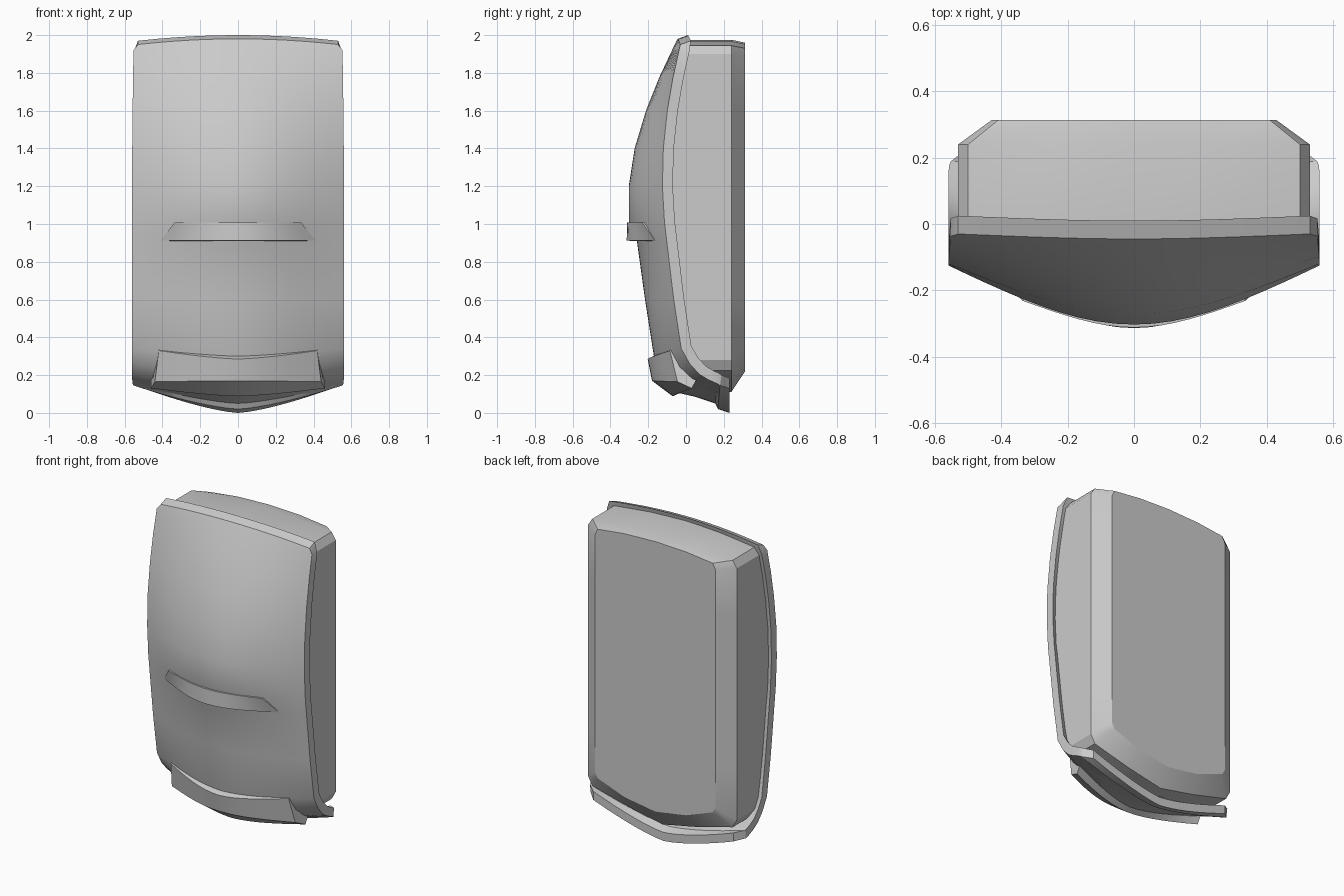
import bpy, bmesh, math
from mathutils import Vector

if "Cube" in bpy.data.objects:
    bpy.data.objects.remove(bpy.data.objects["Cube"])


def finish(name, bm, angle=30):
    bmesh.ops.recalc_face_normals(bm, faces=bm.faces)
    me = bpy.data.meshes.new(name)
    bm.to_mesh(me)
    bm.free()
    ob = bpy.data.objects.new(name, me)
    bpy.context.collection.objects.link(ob)
    bpy.ops.object.select_all(action='DESELECT')
    bpy.context.view_layer.objects.active = ob
    ob.select_set(True)
    bpy.ops.object.shade_smooth_by_angle(angle=math.radians(angle))
    return ob


def row_points(row, cols):
    """One bulging line across x: centre y, z, edge y, z, half width."""
    yc, zc, ye, ze, hw = row
    pts = []
    for j in range(cols + 1):
        t = -1 + 2 * j / cols
        f = 0.75 * (1 - t * t) + 0.25 * (1 + math.cos(math.pi * t)) / 2
        g = 1 - abs(t) ** (2 if zc > 1 else 1.4)
        pts.append(Vector((t * hw, ye + (yc - ye) * f, ze + (zc - ze) * g)))
    return pts


def loft(name, rings):
    """Skin an even closed ring of rows and cap both ends with strips."""
    bm = bmesh.new()
    v = [[bm.verts.new(p) for p in r] for r in rings]
    n = len(v)
    for i in range(n):
        a, b = v[i], v[(i + 1) % n]
        for j in range(len(a) - 1):
            bm.faces.new((a[j], a[j + 1], b[j + 1], b[j]))
    for e in (0, -1):
        for i in range(n // 2 - 1):
            bm.faces.new((v[i][e], v[i + 1][e], v[n - 2 - i][e], v[n - 1 - i][e]))
    return finish(name, bm)


# Curved front shell with thick rim and backward lip at the bottom
shell_rows = [
    (-.045, 1.98, -.03, 1.95, .53), (-.06, 1.95, -.037, 1.92, .553),
    (-.14, 1.78, -.07, 1.77, .556), (-.212, 1.6, -.099, 1.6, .558),
    (-.272, 1.4, -.12, 1.4, .56), (-.303, 1.2, -.125, 1.2, .56),
    (-.303, 1.01, -.114, 1.01, .56), (-.26, .91, -.102, .91, .56),
    (-.217, .6, -.065, .6, .56), (-.17, .3, -.025, .34, .56),
    (-.14, .2, .02, .26, .56), (-.06, .11, .07, .205, .56),
    (.05, .085, .12, .175, .56), (.155, .05, .165, .155, .558),
    (.17, .02, .18, .145, .553), (.23, 0, .23, .13, .50)]
front = [row_points(r, 20) for r in shell_rows]
back = []
for i, row in enumerate(front):
    new = []
    for j, p in enumerate(row):
        d = front[min(i + 1, len(front) - 1)][j] - front[max(i - 1, 0)][j]
        n = Vector((0, -d.z, d.y)).normalized()
        if i == 0:
            n = Vector((0, 1, .36))
        elif i >= len(front) - 3:
            n = Vector((0, .15 if i < len(front) - 1 else 0, 1))
        new.append(p + n * .055)
    back.append(new)
loft("front_shell", front + back[::-1])

# Raised ridge across the front
ridge = [(-.27, 1.012, -.18, 1.012, .33), (-.312, 1.008, -.232, 1.008, .335),
         (-.314, .912, -.165, .912, .41), (-.23, .908, -.12, .908, .41)]
loft("front_ridge", [row_points(r, 16) for r in ridge])

# Bulging pocket at the lower front
pocket = [(-.12, .305, -.03, .345, .42), (-.17, .3, -.06, .34, .42),
          (-.203, .285, -.085, .33, .42), (-.18, .17, -.045, .165, .44),
          (-.07, .088, .03, .13, .46), (0, .12, .07, .2, .46)]
loft("lower_pocket", [row_points(r, 16) for r in pocket])

# Rear body: x, z, front y, then rear-face x, z
half = [(0, 1.975, 0, 0, 1.96), (.25, 1.967, 0, .22, 1.952), (.50, 1.945, .01, .41, 1.93),
        (.53, 1.90, 0, .43, 1.89), (.53, 1.6, -.06, .43, 1.6), (.53, 1.4, -.08, .43, 1.4),
        (.53, 1.2, -.09, .43, 1.2), (.53, .9, -.065, .43, .9), (.53, .6, -.03, .43, .6),
        (.53, .28, .035, .43, .36), (.50, .225, .07, .41, .325),
        (.25, .16, .08, .22, .255), (0, .11, .08, 0, .22)]
full = half + [(-a, z, y, -b, w) for a, z, y, b, w in half[-2:0:-1]]
bm = bmesh.new()
loops = [[bm.verts.new((a, y, z)) for a, z, y, b, w in full],
         [bm.verts.new((a, .24, z)) for a, z, y, b, w in full],
         [bm.verts.new((b, .313, w)) for a, z, y, b, w in full]]
for a, b in zip(loops, loops[1:]):
    for i in range(len(a)):
        k = (i + 1) % len(a)
        bm.faces.new((a[i], a[k], b[k], b[i]))
bm.faces.new(loops[0])
bm.faces.new(loops[2])
finish("rear_body", bm, 25)
